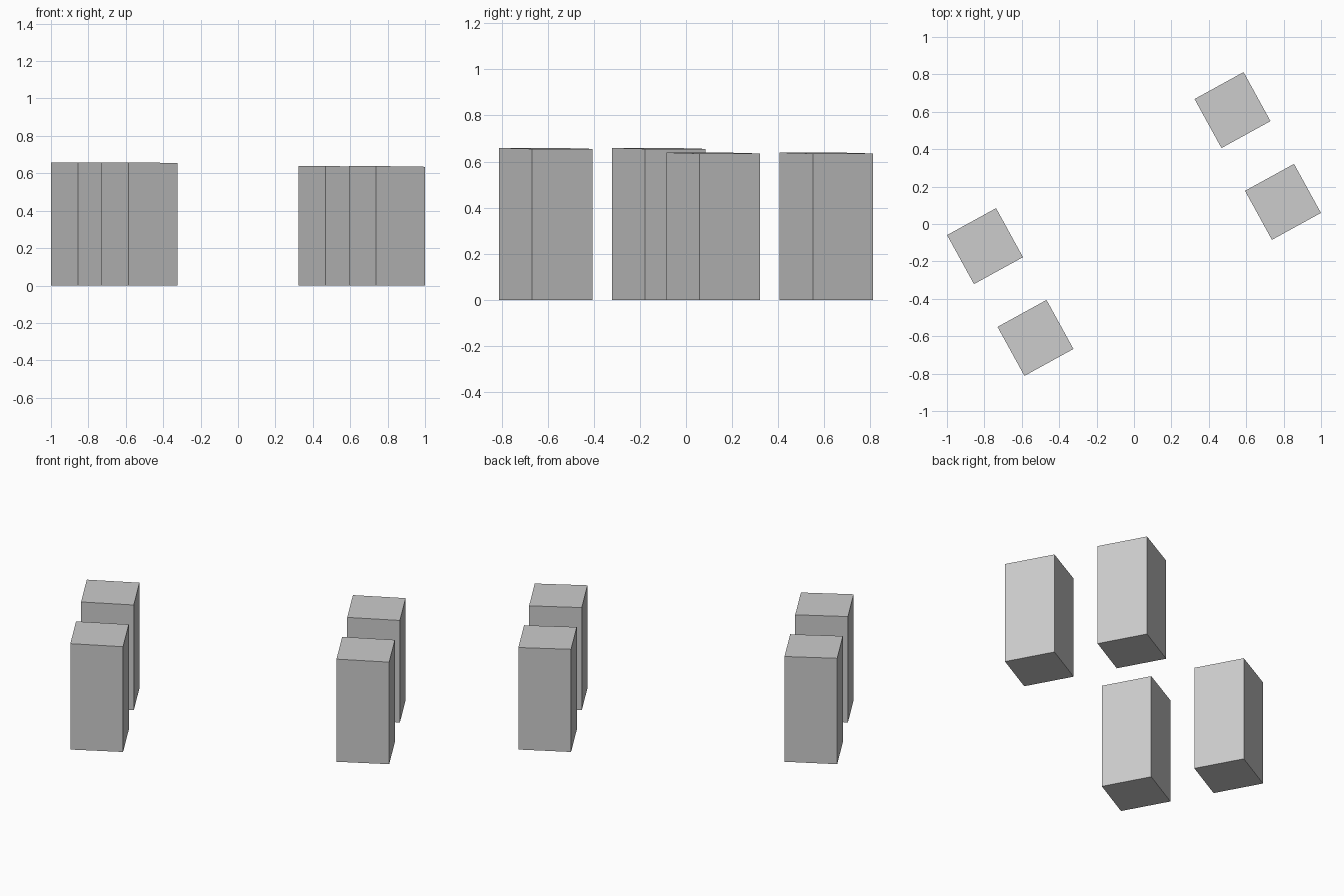
import bpy, bmesh
from math import radians
from mathutils import Matrix

if "Cube" in bpy.data.objects:
    bpy.data.objects.remove(bpy.data.objects["Cube"])

TURN = Matrix.Rotation(radians(28.8), 4, 'Z')   # whole layout is turned in plan
SIDE, U, V = 0.299, 0.755, 0.28


def top_height(u):
    # all block tops lie on one gently sloping plane
    return 0.647 - 0.0133 * u


def block(name, u, v):
    bm = bmesh.new()
    bmesh.ops.create_cube(bm, size=1)
    for p in bm.verts:
        top = p.co.z > 0
        p.co.x = u + p.co.x * SIDE
        p.co.y = v + p.co.y * SIDE
        p.co.z = top_height(p.co.x) if top else 0
    bm.transform(TURN)
    mesh = bpy.data.meshes.new(name)
    bm.to_mesh(mesh)
    bm.free()
    bpy.context.collection.objects.link(bpy.data.objects.new(name, mesh))


# Two pairs of square posts
for end, u in (("left", -U), ("right", U)):
    for row, v in (("front", -V), ("back", V)):
        block(f"{end}_{row}_post", u, v)
